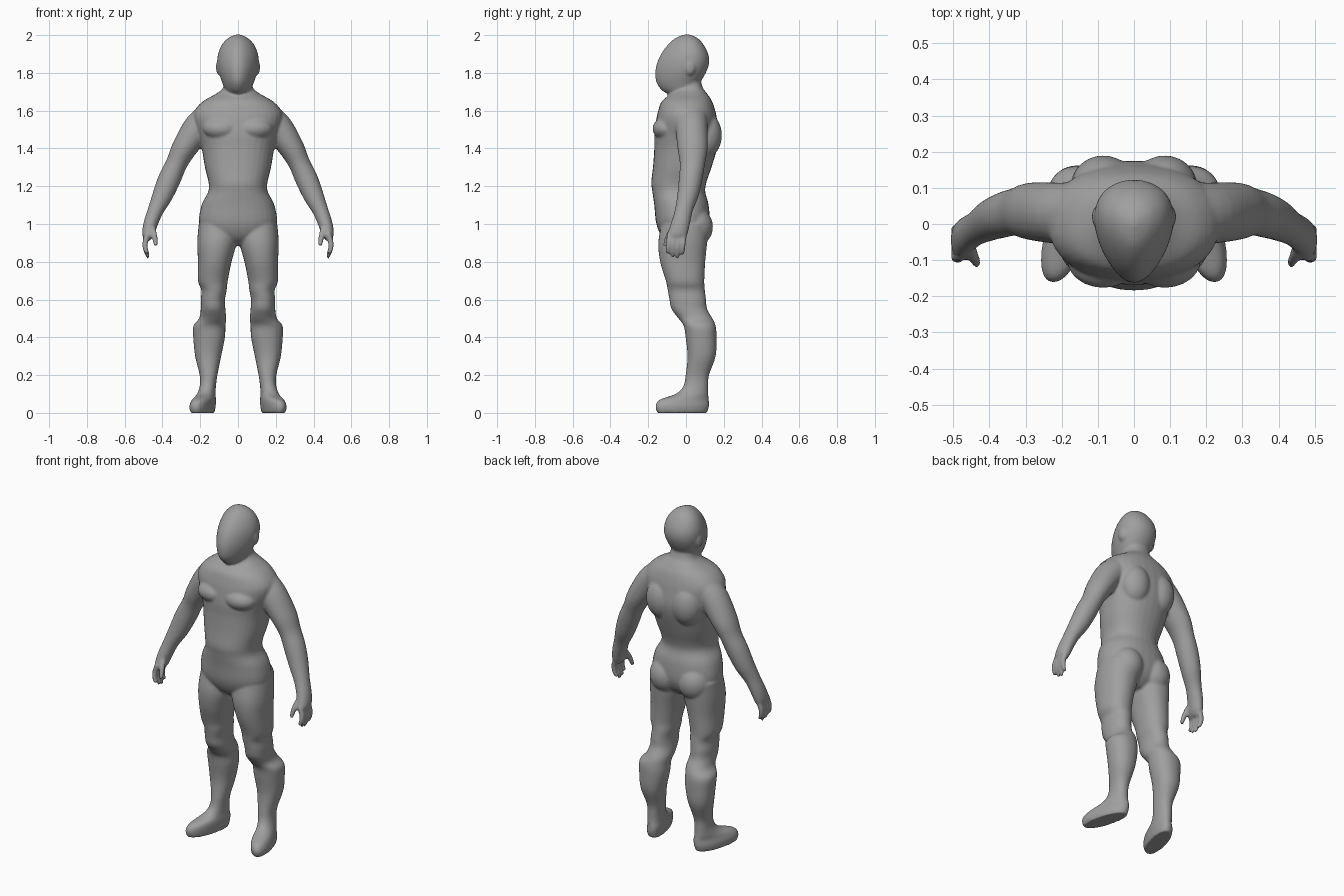
import bpy, bmesh, math
from mathutils import Vector, Matrix

SEG, SUB = 32, 4
bm = bmesh.new()


def smooth_rows(rows):
    """Catmull-Rom interpolation between section rows."""
    out = []
    for i in range(len(rows) - 1):
        a, b = rows[max(i - 1, 0)], rows[i]
        c, d = rows[i + 1], rows[min(i + 2, len(rows) - 1)]
        for k in range(SUB):
            t = k / SUB
            out.append([0.5 * (2 * q + (r - p) * t + (2 * p - 5 * q + 4 * r - s) * t * t
                               + (3 * q - p - 3 * r + s) * t ** 3)
                        for p, q, r, s in zip(a, b, c, d)])
    out.append(list(rows[-1]))
    return out


def skin(rings):
    """Closed skin over a stack of rings."""
    vs = [[bm.verts.new(p) for p in ring] for ring in rings]
    faces = [bm.faces.new(vs[0]), bm.faces.new(vs[-1])]
    for a, b in zip(vs, vs[1:]):
        n = len(a)
        faces += [bm.faces.new((a[i], a[(i + 1) % n], b[(i + 1) % n], b[i])) for i in range(n)]
    bmesh.ops.recalc_face_normals(bm, faces=faces)


def spow(v, e):
    return math.copysign(abs(v) ** e, v)


def column(rows, side=1, power=1.0, egg=0.0):
    """Horizontal sections: z, centre x, half width, front y, back y, shear."""
    rings = []
    for z, cx, rx, yf, yb, shear in smooth_rows(rows):
        ring = []
        for i in range(SEG):
            a = math.tau * i / SEG
            s = spow(math.sin(a), power)
            dy = s * (yb - yf) / 2
            x = cx + rx * spow(math.cos(a), power) * (1 + egg * s) + shear * dy
            ring.append((side * x, (yf + yb) / 2 + dy, z))
        rings.append(ring)
    skin(rings)


def tube(rows, side=1, seg=20):
    """Limb along a path: x, y, z, radius across, radius in y."""
    rows = smooth_rows(rows)
    rings = []
    for i, r in enumerate(rows):
        t = Vector(rows[min(i + 1, len(rows) - 1)][:3]) - Vector(rows[max(i - 1, 0)][:3])
        u = Vector((0, 1, 0))
        w = t.cross(u).normalized()
        ring = []
        for k in range(seg):
            a = math.tau * k / seg
            p = Vector(r[:3]) + w * math.cos(a) * r[3] + u * math.sin(a) * r[4]
            ring.append((side * p.x, p.y, p.z))
        rings.append(ring)
    skin(rings)


def bulge(side, pos, radii):
    """Ellipsoid muscle form."""
    m = Matrix.Translation((side * pos[0], pos[1], pos[2])) @ Matrix.Diagonal((*radii, 1))
    bmesh.ops.create_uvsphere(bm, u_segments=24, v_segments=16, radius=1, matrix=m)


# torso and neck
column([(.885, 0, .07, -.07, .05, 0), (.93, 0, .15, -.125, .10, 0),
        (1.0, 0, .205, -.157, .125, 0), (1.1, 0, .193, -.168, .12, 0),
        (1.17, 0, .158, -.178, .102, 0), (1.22, 0, .156, -.184, .108, 0),
        (1.3, 0, .175, -.175, .135, 0), (1.4, 0, .192, -.168, .165, 0),
        (1.47, 0, .21, -.168, .175, 0), (1.55, 0, .235, -.158, .165, 0),
        (1.6, 0, .23, -.147, .155, 0), (1.65, 0, .185, -.128, .138, 0),
        (1.69, 0, .115, -.08, .112, 0), (1.72, 0, .08, -.055, .09, 0),
        (1.77, 0, .07, -.05, .075, 0)], power=0.88)

# head
column([(1.69, 0, .045, -.10, .0, 0), (1.71, 0, .066, -.13, .05, 0),
        (1.75, 0, .082, -.157, .075, 0), (1.8, 0, .099, -.163, .105, 0),
        (1.85, 0, .107, -.154, .122, 0), (1.9, 0, .103, -.132, .118, 0),
        (1.95, 0, .083, -.095, .093, 0), (1.985, 0, .05, -.055, .06, 0),
        (2.003, 0, .012, -.01, .02, 0)], egg=0.25)

for side in (-1, 1):
    # leg and foot
    column([(1.0, .105, .103, -.13, .12, 0), (.9, .112, .104, -.147, .112, 0),
            (.8, .123, .089, -.137, .102, 0), (.7, .133, .079, -.107, .097, 0),
            (.65, .127, .067, -.097, .1, 0), (.6, .133, .064, -.088, .106, 0),
            (.55, .132, .065, -.077, .112, 0), (.5, .134, .072, -.04, .14, 0),
            (.46, .152, .085, -.012, .157, 0), (.4, .153, .084, -.002, .162, 0),
            (.3, .158, .069, .008, .157, 0), (.2, .156, .047, -.002, .122, 0),
            (.14, .16, .043, -.015, .117, -.05), (.1, .168, .047, -.055, .118, -.15),
            (.07, .18, .054, -.14, .121, -.24), (.035, .188, .058, -.162, .122, -.25),
            (.0, .188, .053, -.152, .112, -.25)], side, power=0.92)
    # arm and palm
    tube([(.14, .03, 1.58, .075, .085), (.21, .03, 1.51, .08, .085),
          (.285, .035, 1.4, .067, .08), (.325, .034, 1.32, .057, .067),
          (.362, .025, 1.24, .06, .063), (.4, .01, 1.15, .054, .057),
          (.437, -.012, 1.07, .042, .048), (.463, -.03, 1.0, .038, .051),
          (.476, -.045, .945, .032, .053), (.478, -.05, .915, .016, .042)], side)
    # fingers
    for i, tip in enumerate((.848, .825, .818, .838)):
        y = -.088 + i * .026
        tube([(.476, y, .95, .016, .015), (.492, y - .004, .9, .015, .0135),
              (.488, y - .008, .86, .0135, .0125), (.474, y - .01, tip, .009, .009)], side, 12)
    # thumb
    tube([(.46, -.06, .99, .02, .018), (.443, -.092, .94, .016, .016),
          (.435, -.112, .885, .011, .011)], side, 12)
    # shoulder blade, chest, buttock, ear
    bulge(side, (.085, .105, 1.47), (.09, .085, .12))
    bulge(side, (.085, -.1, 1.505), (.1, .077, .062))
    bulge(side, (.095, .045, .985), (.095, .098, .105))
    bulge(side, (.1, .02, 1.83), (.017, .03, .042))

# blend all forms into one continuous body skin
mesh = bpy.data.meshes.new("body")
bm.to_mesh(mesh)
bm.free()
body = bpy.data.objects.new("body", mesh)
bpy.context.collection.objects.link(body)
skin_mat = bpy.data.materials.new("mid_grey")
skin_mat.diffuse_color = (.35, .35, .35, 1)
mesh.materials.append(skin_mat)

remesh = body.modifiers.new("blend", 'REMESH')
remesh.mode = 'VOXEL'
remesh.voxel_size = 0.0075
remesh.use_smooth_shade = True
soften = body.modifiers.new("soften", 'SMOOTH')
soften.factor = 0.5
soften.iterations = 5
